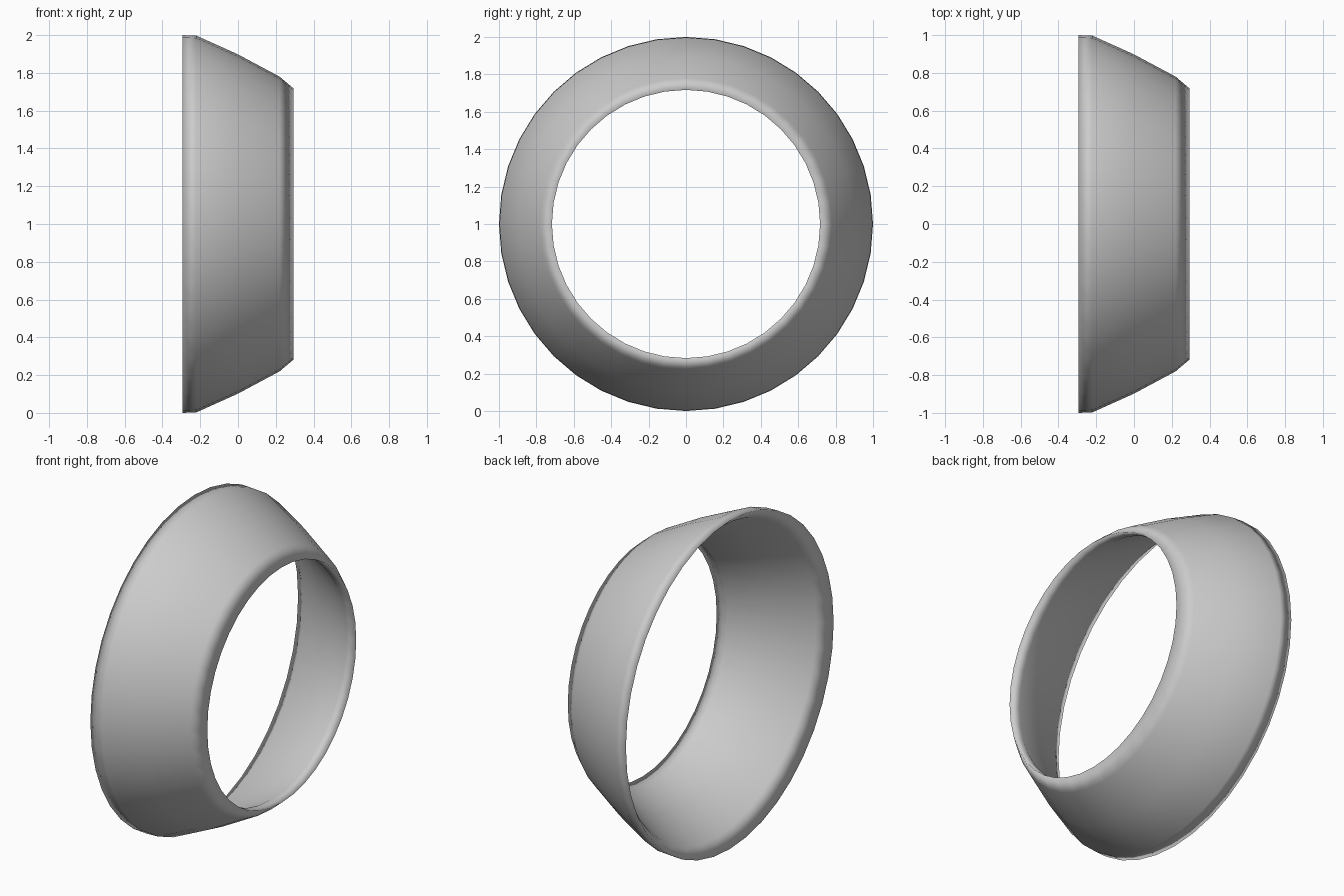
import bpy, bmesh, math
from mathutils import Vector

if "Cube" in bpy.data.objects:
    bpy.data.objects.remove(bpy.data.objects["Cube"])

# Closed, flattened eight-sided section as (x, radius); inner half mirrors the outer half through its centre
CENTRE_R = 0.8585
OUTER = [(-0.295, 1.0), (-0.22, 0.997), (0.0, 0.898), (0.22, 0.78)]
PROFILE = OUTER + [(-x, 2 * CENTRE_R - r) for x, r in OUTER]
SEGMENTS = 40

# Tapered ring: section spun around the x axis
bm = bmesh.new()
verts = [bm.verts.new((x, 0, r)) for x, r in PROFILE]
edges = [bm.edges.new((verts[i - 1], verts[i])) for i in range(len(verts))]
bmesh.ops.spin(bm, geom=verts + edges, cent=(0, 0, 0), axis=(1, 0, 0),
               angle=math.tau, steps=SEGMENTS, use_merge=True)
bmesh.ops.remove_doubles(bm, verts=bm.verts[:], dist=0.0005)
bmesh.ops.translate(bm, verts=bm.verts[:], vec=(0, 0, 1))
bmesh.ops.recalc_face_normals(bm, faces=bm.faces[:])
for face in bm.faces:
    face.smooth = True

mesh = bpy.data.meshes.new("tapered_ring")
bm.to_mesh(mesh)
bm.free()
ring = bpy.data.objects.new("tapered_ring", mesh)
bpy.context.collection.objects.link(ring)
